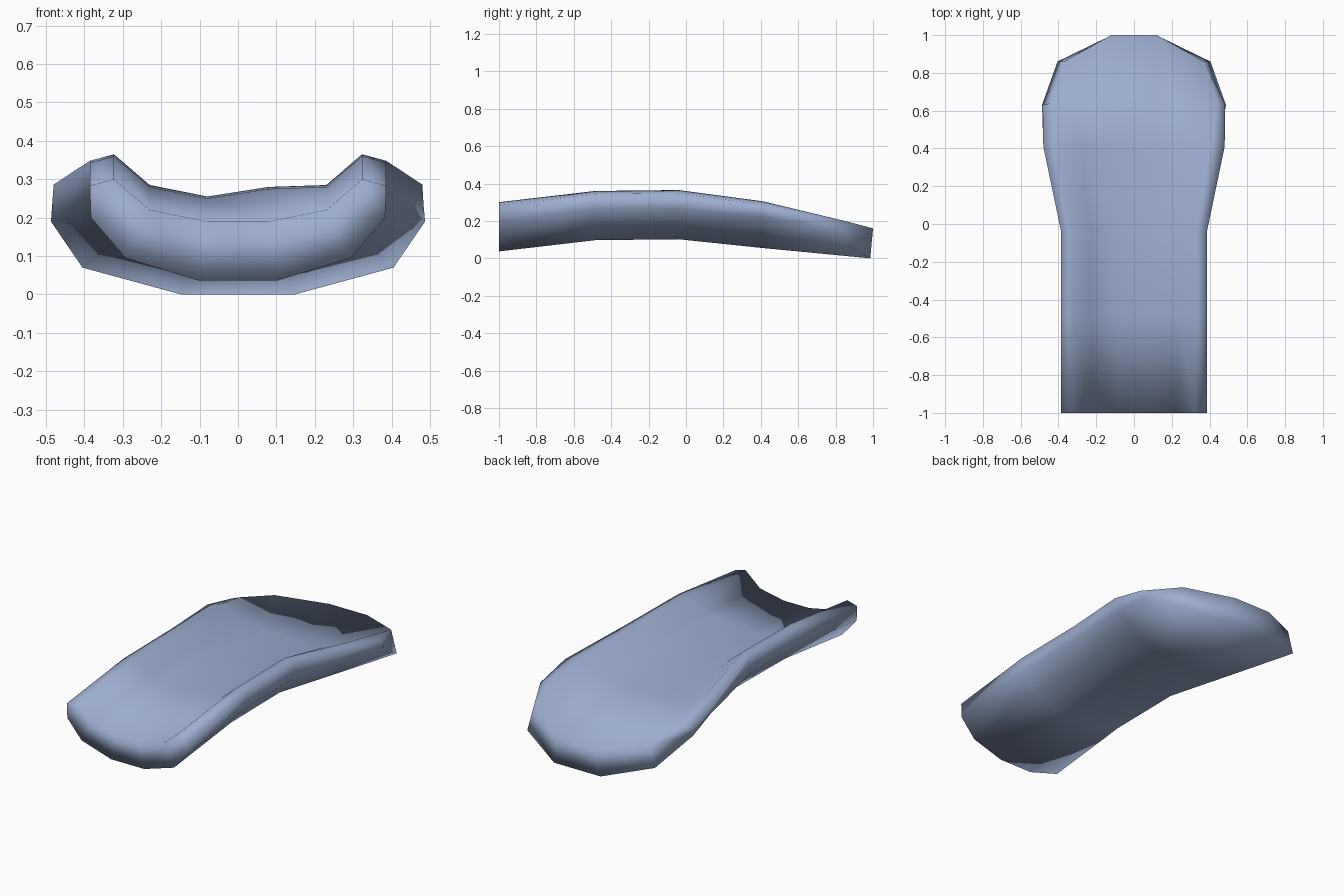
import bpy
import bmesh

default = bpy.data.objects.get("Cube")
if default:
    bpy.data.objects.remove(default)

# One half of the U section, from the underside round the rim to the floor (x, z)
half = [(.105, .037), (.293, .095), (.383, .20), (.386, .283),
        (.323, .30), (.23, .22), (.08, .19)]


def straight_ring(y, lift):
    return [(x, y, z + lift) for x, z in half]


# Narrow channel, widening into a rounded tip
shoulder = [(.125, .41, .055), (.35, .41, .115), (.445, .41, .222), (.48, .41, .286),
            (.405, .41, .305), (.28, .41, .25), (.10, .41, .235)]
tip = [(.148, .985, 0), (.405, .86, .07), (.487, .63, .19), (.483, .63, .235),
       (.44, .64, .25), (.37, .86, .197), (.12, 1, .16)]
rings = [straight_ring(-1, 0), straight_ring(-.485, .06),
         straight_ring(-.04, .065), shoulder, tip]

bm = bmesh.new()
loops = []
for number, ring in enumerate(rings):
    left = [bm.verts.new(p) for p in ring]
    right = [bm.verts.new((-x, y, z)) for x, y, z in ring]
    if number in (1, 2):          # slightly uneven floor
        left[-1].co.z += .025
    loops.append(left + right[::-1])

# Skin between neighbouring rings
count = len(loops[0])
for a, b in zip(loops, loops[1:]):
    for i in range(count):
        j = (i + 1) % count
        bm.faces.new((a[i], a[j], b[j], b[i]))

# Close both ends with matching strips
for ring in (loops[0], loops[-1]):
    last = count - 1
    bm.faces.new((ring[0], ring[6], ring[7], ring[last]))
    for side in (ring[:7], ring[:6:-1]):
        bm.faces.new((side[0], side[1], side[5], side[6]))
        bm.faces.new(side[1:6])
bmesh.ops.recalc_face_normals(bm, faces=bm.faces)
for face in bm.faces:
    face.smooth = True

mesh = bpy.data.meshes.new("curved_scoop")
bm.to_mesh(mesh)
bm.free()
scoop = bpy.data.objects.new("curved_scoop", mesh)
bpy.context.collection.objects.link(scoop)

# Single soft blue colour
blue = (.33, .42, .63, 1)
material = bpy.data.materials.new("soft_blue")
material.use_nodes = True
material.diffuse_color = blue
for node in material.node_tree.nodes:
    if node.type == "BSDF_PRINCIPLED":
        node.inputs["Base Color"].default_value = blue
mesh.materials.append(material)
